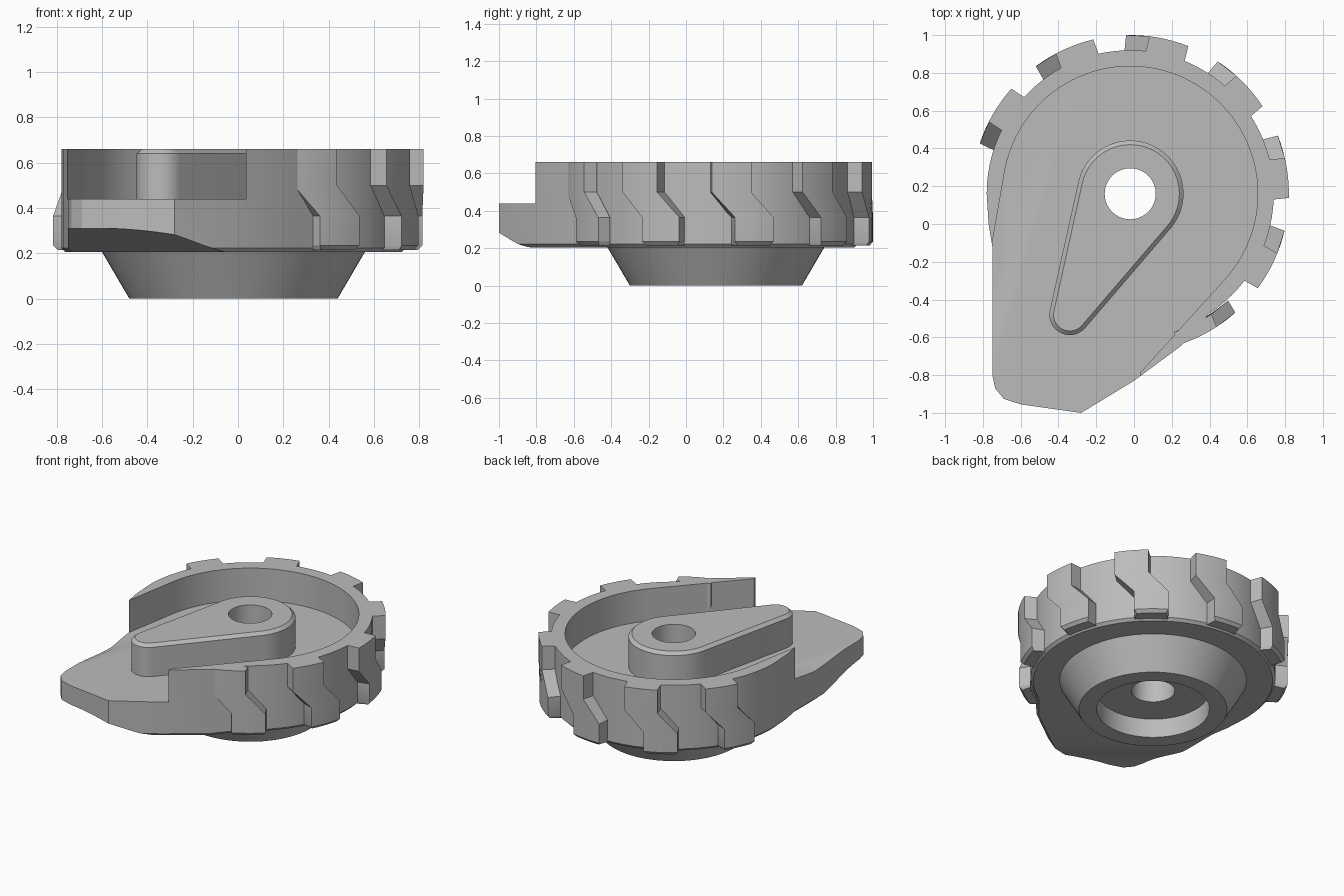
import bpy, bmesh
from math import sin, cos, radians, pi
from mathutils import Vector

if "Cube" in bpy.data.objects:
    bpy.data.objects.remove(bpy.data.objects["Cube"])

grey = bpy.data.materials.new("plain_grey")
grey.use_nodes = True
grey.diffuse_color = (0.5, 0.5, 0.5, 1)
grey.node_tree.nodes["Principled BSDF"].inputs["Base Color"].default_value = (0.5, 0.5, 0.5, 1)

CX, CY = -0.02, 0.16            # hub axis
BOTTOM, FLOOR, TOP = 0.205, 0.44, 0.66
RIM, BORE = 0.76, 0.135


def polar(r, deg):
    return (CX + r * cos(radians(deg)), CY + r * sin(radians(deg)))


def arc(r, start, end, n):
    return [polar(r, start + (end - start) * i / n) for i in range(n + 1)]


def finish(bm, name):
    bmesh.ops.recalc_face_normals(bm, faces=bm.faces[:])
    mesh = bpy.data.meshes.new(name)
    bm.to_mesh(mesh)
    bm.free()
    mesh.materials.append(grey)
    obj = bpy.data.objects.new(name, mesh)
    bpy.context.collection.objects.link(obj)
    return obj


def loft(rings, name, closed=False):
    """Skin matching rings of points, capping the ends unless closed."""
    bm = bmesh.new()
    vs = [[bm.verts.new(p) for p in ring] for ring in rings]
    n = len(vs[0])
    pairs = list(zip(vs, vs[1:])) + ([(vs[-1], vs[0])] if closed else [])
    for a, b in pairs:
        for i in range(n):
            j = (i + 1) % n
            bm.faces.new((a[i], a[j], b[j], b[i]))
    if not closed:
        bm.faces.new(vs[0])
        bm.faces.new(vs[-1])
    return finish(bm, name)


def prism(points, z0, z1, name):
    return loft([[(x, y, z) for x, y in points] for z in (z0, z1)], name)


def hull(points, name):
    bm = bmesh.new()
    for p in points:
        bm.verts.new(p)
    bmesh.ops.convex_hull(bm, input=bm.verts[:])
    bmesh.ops.dissolve_limit(bm, angle_limit=radians(1), verts=bm.verts[:], edges=bm.edges[:])
    return finish(bm, name)


def activate(obj):
    bpy.ops.object.select_all(action='DESELECT')
    obj.select_set(True)
    bpy.context.view_layer.objects.active = obj


def cut(obj, cutter):
    cutter.hide_render = True
    activate(obj)
    mod = obj.modifiers.new("cut", 'BOOLEAN')
    mod.operation = 'DIFFERENCE'
    mod.solver = 'EXACT'
    mod.object = cutter
    bpy.ops.object.modifier_apply(modifier=mod.name)
    bpy.data.objects.remove(cutter)


def bore_cutter():
    return prism(arc(BORE, 0, 354.375, 63), -0.2, 1, "bore_cutter")


# Housing: round drum that runs out into a flat nose
outline = arc(RIM, -57, 180, 60) + [
    (-0.77, 0.0), (-0.75, -0.12), (-0.75, -0.8), (-0.735, -0.87), (-0.69, -0.925),
    (-0.6, -0.955), (-0.28, -1.0), (0.0, -0.83), (0.25, -0.645)]
housing = prism(outline, BOTTOM, TOP, "housing")
bm = bmesh.new()
bm.from_mesh(housing.data)
low = [e for e in bm.edges if all(v.co.z < BOTTOM + 0.01 for v in e.verts)]
bmesh.ops.bevel(bm, geom=low, offset=0.018, segments=1, affect='EDGES')
bm.to_mesh(housing.data)
bm.free()

# Pocket open toward the nose
pocket = arc(0.675, -43, 171, 64) + [
    (-0.755, -0.125), (-0.9, -0.125), (-0.9, -1.2), (0.035, -1.2), (0.035, -0.785)]
cut(housing, prism(pocket, FLOOR, 0.9, "pocket_cutter"))

# Swept underside of the nose
along, side = Vector((-0.6, -0.8, 0)), Vector((0.8, -0.6, 0))
sweep = []
for i in range(17):
    t = i / 16
    sweep.append((0.66 + 0.46 * t, BOTTOM - 0.002 + 0.107 * t * t * (3 - 2 * t)))
sweep += [(1.5, 0.312), (1.5, 0), (0.66, 0)]
cut(housing, loft([[along * s + side * w + Vector((0, 0, z)) for s, z in sweep]
                   for w in (-1.5, 1.5)], "underside_cutter"))

# Shallow relief along the nose's outer edge
relief = [(-0.75, -0.13, FLOOR), (-0.69, -0.2, FLOOR), (-0.69, -0.35, FLOOR),
          (-0.72, -0.52, FLOOR), (-0.75, -0.65, FLOOR), (-0.78, -0.35, 0.4)]
cut(housing, hull(relief + [(x, y, 0.6) for x, y, z in relief], "relief_cutter"))
cut(housing, bore_cutter())

# Raised teardrop lever
lever_points = []
for z, inset in ((FLOOR - 0.01, 0), (TOP - 0.02, 0), (TOP, 0.022)):
    for x, y, r in ((CX, CY, 0.282), (-0.34, -0.48, 0.108)):
        for i in range(64):
            a = 2 * pi * i / 64
            lever_points.append((x + (r - inset) * cos(a), y + (r - inset) * sin(a), z))
lever = hull(lever_points, "lever")
cut(lever, bore_cutter())

# Tapered foot with a recess underneath
profile = [(0.35, 0), (0.46, 0), (0.58, BOTTOM), (0.58, 0.215),
           (BORE, 0.215), (BORE, 0.13), (0.35, 0.13)]
foot = loft([[(*p, z) for p in arc(r, 0, 354.375, 63)] for r, z in profile], "foot", True)

# Stepped tread blocks around the drum
blocks = []
for k in range(7):
    start = -71.5 + 35 * k
    inner = 0.768 if k == 0 else 0.74
    rings = []
    for z, shift, r, trim in ((0.215, 8.5, 0.822, 1), (0.235, 8.5, 0.84, 0), (0.365, 8.5, 0.84, 0),
                              (0.5, 0, 0.84, 0), (TOP, 0, 0.84, 0)):
        a, b = start + shift, start + shift + 14.5
        ring = arc(r, a + trim, b - trim, 5) + arc(inner, b + 1, a - 1, 5)
        rings.append([(*p, z) for p in ring])
    blocks.append(loft(rings, f"tread_block_{k + 1}"))

for obj in [housing, lever, foot] + blocks:
    activate(obj)
    bpy.ops.object.shade_smooth_by_angle(angle=radians(25))
